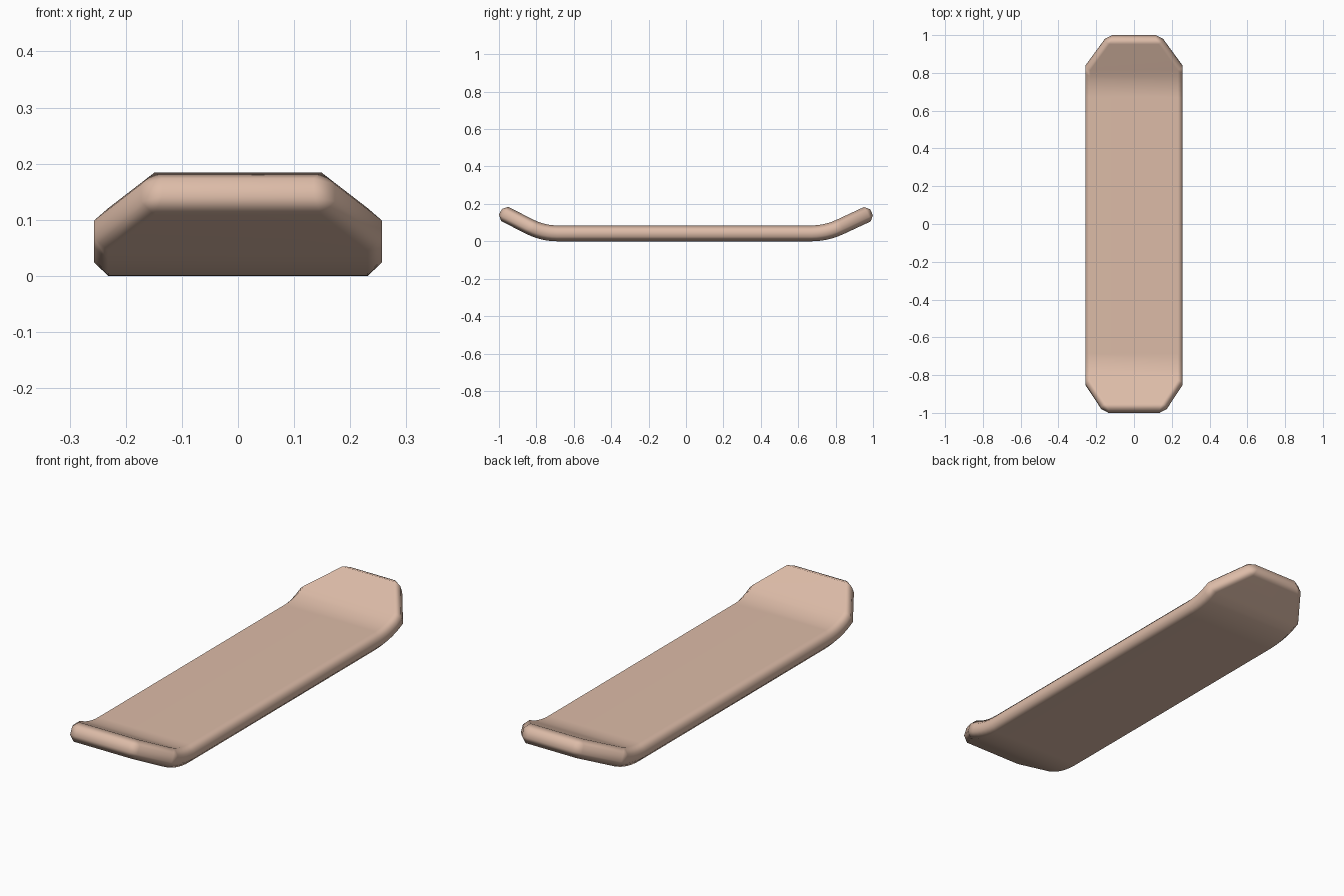
import bpy, bmesh, math
from mathutils import Vector

if "Cube" in bpy.data.objects:
    bpy.data.objects.remove(bpy.data.objects["Cube"])

HALF_W, HALF_T, END_Y, BEND = 0.257, 0.0425, 0.992, 0.08


def end_stations(sign, corner, angle, shoulder, tip_w):
    """Centre line (y, z, tilt, half width) of one kicked-up end, middle to tip."""
    slope = math.tan(angle)
    rows = []
    # soft bend, as a quadratic curve between the flat part and the ramp
    p0 = Vector((corner - BEND, HALF_T))
    p1 = Vector((corner, HALF_T))
    p2 = p1 + Vector((math.cos(angle), math.sin(angle))) * BEND
    for i in range(7):
        t = i / 6
        p = p0.lerp(p1, t).lerp(p1.lerp(p2, t), t)
        d = (p1 - p0).lerp(p2 - p1, t)
        rows.append((p.x, p.y, math.atan2(d.y, d.x), HALF_W))
    # straight ramp: shoulder, then the narrow tip
    for y, w in ((shoulder, HALF_W), (END_Y, tip_w)):
        if y - rows[-1][0] < 0.01:
            rows.pop()
        rows.append((y, HALF_T + (y - corner) * slope, angle, w))
    return [(sign * y, z, sign * a, w) for y, z, a, w in rows]


nose = end_stations(-1, 0.766, math.radians(27), 0.845, 0.16)
tail = end_stations(1, 0.75, math.radians(25), 0.832, 0.14)

# deck: loft rectangular sections along the bent centre line
bm = bmesh.new()
rings = []
for y, z, a, w in nose[::-1] + tail:
    ny, nz = -math.sin(a) * HALF_T, math.cos(a) * HALF_T
    rings.append([bm.verts.new((sx * w, y + s * ny, z + s * nz))
                  for sx, s in ((-1, -1), (1, -1), (1, 1), (-1, 1))])
for r0, r1 in zip(rings, rings[1:]):
    for i in range(4):
        j = (i + 1) % 4
        bm.faces.new((r0[i], r0[j], r1[j], r1[i]))
bm.faces.new(rings[0])
bm.faces.new(rings[-1])
bmesh.ops.recalc_face_normals(bm, faces=bm.faces)
for f in bm.faces:
    f.smooth = True
mesh = bpy.data.meshes.new("deck")
bm.to_mesh(mesh)
bm.free()
deck = bpy.data.objects.new("deck", mesh)
bpy.context.collection.objects.link(deck)

# chamfered rim with soft shading
bev = deck.modifiers.new("rim", 'BEVEL')
bev.width = 0.025
bev.segments = 1
bev.limit_method = 'ANGLE'
bev.angle_limit = math.radians(42)
wn = deck.modifiers.new("soft_normals", 'WEIGHTED_NORMAL')
wn.weight = 80

wood = bpy.data.materials.new("pale_wood")
wood.diffuse_color = (0.72, 0.50, 0.39, 1)
wood.use_nodes = True
wood.node_tree.nodes["Principled BSDF"].inputs["Base Color"].default_value = wood.diffuse_color
mesh.materials.append(wood)
